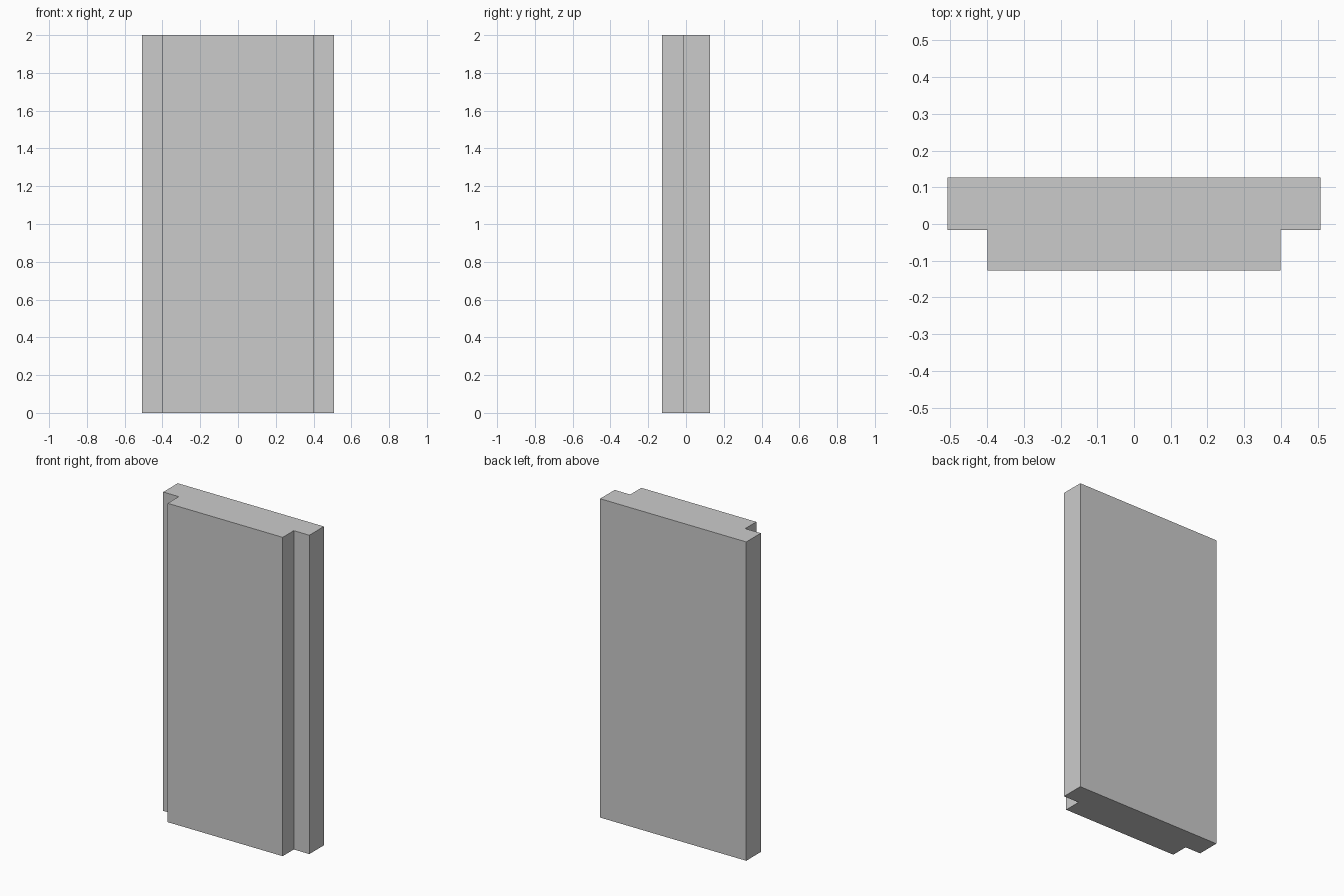
import bpy, bmesh

if "Cube" in bpy.data.objects:
    bpy.data.objects.remove(bpy.data.objects["Cube"])

HEIGHT = 2.0
BACK, STEP, FRONT = 0.127, -0.017, -0.127
WIDE, NARROW = 0.507, 0.399

# Right half of the T-shaped cross-section, mirrored to the left
half = [(NARROW, FRONT), (NARROW, STEP), (WIDE, STEP), (WIDE, BACK)]
profile = half + [(-x, y) for x, y in reversed(half)]

# Extrude the cross-section into a stepped panel
bm = bmesh.new()
base = bm.faces.new([bm.verts.new((x, y, 0)) for x, y in profile])
ext = bmesh.ops.extrude_face_region(bm, geom=[base], use_keep_orig=True)
top = [v for v in ext["geom"] if isinstance(v, bmesh.types.BMVert)]
bmesh.ops.translate(bm, verts=top, vec=(0, 0, HEIGHT))
bmesh.ops.recalc_face_normals(bm, faces=bm.faces[:])

mesh = bpy.data.meshes.new("stepped_panel")
bm.to_mesh(mesh)
bm.free()
panel = bpy.data.objects.new("stepped_panel", mesh)
bpy.context.collection.objects.link(panel)
